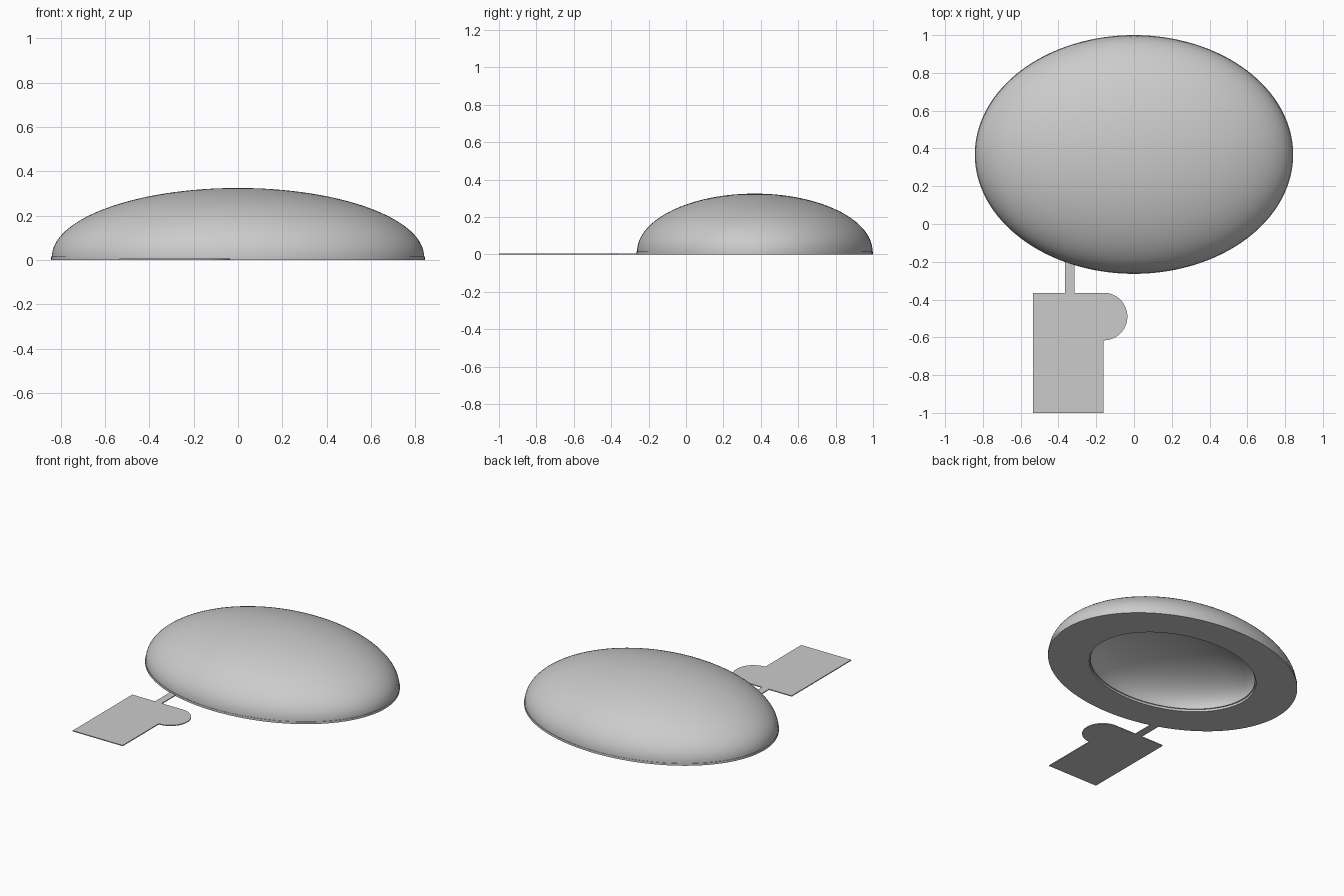
import bpy, bmesh
from math import sin, cos, pi

if "Cube" in bpy.data.objects:
    bpy.data.objects.remove(bpy.data.objects["Cube"])

CY = 0.368                # centre of the oval in y
RX, RY = 0.843, 0.632     # outer radii of the oval
HOLE = 0.67               # opening size relative to the outer oval
RIM = 0.015               # base ring thickness
TOP = 0.325               # dome height
N = 128


def finish(name, bm, angle):
    bmesh.ops.recalc_face_normals(bm, faces=bm.faces[:])
    mesh = bpy.data.meshes.new(name)
    bm.to_mesh(mesh)
    bm.free()
    ob = bpy.data.objects.new(name, mesh)
    bpy.context.collection.objects.link(ob)
    bpy.ops.object.select_all(action='DESELECT')
    bpy.context.view_layer.objects.active = ob
    ob.select_set(True)
    bpy.ops.object.shade_smooth_by_angle(angle=angle)
    return ob


def oval(bm, scale, z):
    return [bm.verts.new((RX * scale * cos(2 * pi * i / N),
                          CY + RY * scale * sin(2 * pi * i / N), z)) for i in range(N)]


def bridge(bm, a, b):
    for i in range(N):
        j = (i + 1) % N
        bm.faces.new((a[i], a[j], b[j], b[i]))


def plate(name, points, height):
    bm = bmesh.new()
    face = bm.faces.new([bm.verts.new((x, y, 0)) for x, y in points])
    ext = bmesh.ops.extrude_face_region(bm, geom=[face])
    verts = [v for v in ext['geom'] if isinstance(v, bmesh.types.BMVert)]
    bmesh.ops.translate(bm, verts=verts, vec=(0, 0, height))
    return finish(name, bm, 0.5)


# Flat oval base ring with a central opening
bm = bmesh.new()
loops = [oval(bm, s, z) for s, z in ((1, 0), (1, RIM), (HOLE, RIM), (HOLE, 0))]
for k in range(4):
    bridge(bm, loops[k], loops[(k + 1) % 4])
finish("base_ring", bm, 0.5)

# Thick dome: outer half ellipsoid with a smaller half ellipsoid hollow below
bm = bmesh.new()
STEPS = 32
rims = []
for scale, height in ((0.996, TOP - RIM), (HOLE - 0.01, (TOP - RIM) * HOLE)):
    prev = None
    for k in range(STEPS):
        t = pi / 2 * k / STEPS
        loop = oval(bm, scale * cos(t), RIM + height * sin(t))
        if prev:
            bridge(bm, prev, loop)
        else:
            rims.append(loop)
        prev = loop
    tip = bm.verts.new((0, CY, RIM + height))
    for i in range(N):
        bm.faces.new((prev[i], prev[(i + 1) % N], tip))
bridge(bm, *rims)
finish("dome_roof", bm, 0.6)

# Flat annex with a rounded side bay
L, R, FRONT, BACK, BAY = -0.535, -0.161, -1.0, -0.364, 0.126
arc = [(R + BAY * cos(a), BACK - BAY + BAY * sin(a))
       for a in (-pi / 2 + pi * i / 32 for i in range(33))]
plate("annex", [(L, FRONT), (R, FRONT)] + arc + [(L, BACK)], 0.006)

# Narrow walkway from the annex to the ring
plate("walkway", [(-0.365, BACK), (-0.315, BACK), (-0.315, -0.2), (-0.365, -0.19)], 0.006)
